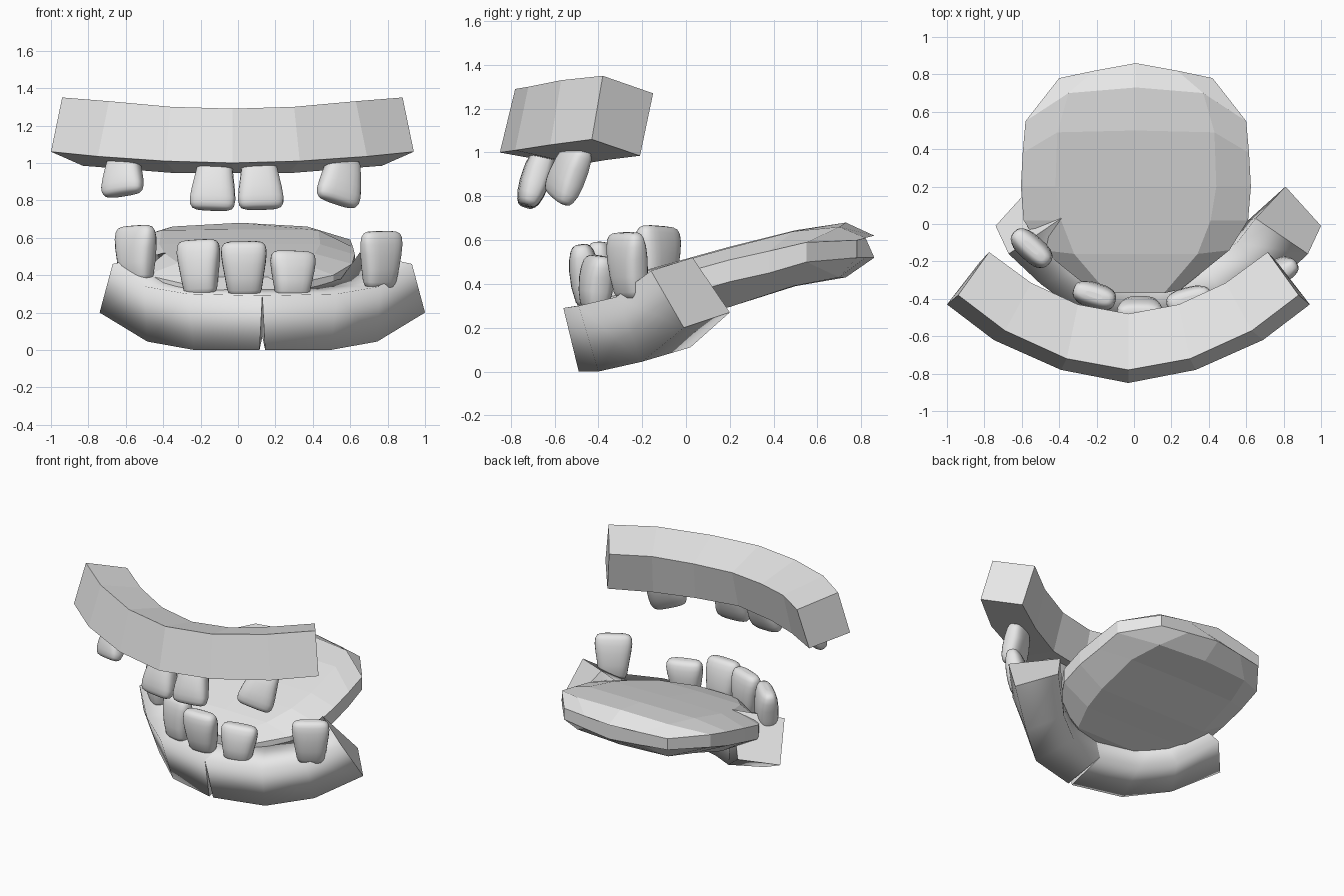
import bpy, bmesh, math
from mathutils import Matrix, Vector

if "Cube" in bpy.data.objects:
    bpy.data.objects.remove(bpy.data.objects["Cube"])

grey = bpy.data.materials.new("plain grey")
grey.diffuse_color = (0.8, 0.8, 0.8, 1)
grey.use_nodes = True
grey.node_tree.nodes["Principled BSDF"].inputs["Base Color"].default_value = grey.diffuse_color


def loft(name, rings, smooth=False, matrix=None):
    """Skin a row of equal-sized closed rings and cap both ends."""
    bm = bmesh.new()
    rows = [[bm.verts.new(p) for p in ring] for ring in rings]
    n = len(rows[0])
    for a, b in zip(rows, rows[1:]):
        for i in range(n):
            j = (i + 1) % n
            f = bm.faces.new((a[i], a[j], b[j], b[i]))
            f.smooth = smooth
    caps = [bm.faces.new(rows[0]), bm.faces.new(rows[-1])]
    if smooth:  # keep the cap borders crisp
        for f in caps:
            for e in f.edges:
                e.smooth = False
    bmesh.ops.recalc_face_normals(bm, faces=bm.faces)
    mesh = bpy.data.meshes.new(name)
    bm.to_mesh(mesh)
    bm.free()
    if matrix:
        mesh.transform(matrix)
    mesh.materials.append(grey)
    obj = bpy.data.objects.new(name, mesh)
    bpy.context.collection.objects.link(obj)
    return obj


def gum(name, centre, edges, smooth):
    """Two mirrored halves of an arched bar given by its four long edges."""
    for side, label in ((-1, "left"), (1, "right")):
        rings = [[(centre + side * x, y, z) for x, y, z in ring]
                 for ring in zip(*edges)]
        loft(f"{name}_{label}", rings, smooth)


# Upper gum: front bottom, front top, back top, back bottom edges
gum("upper_gum", -0.03, [
    [(0, -.85, 1.0), (.36, -.78, 1.01), (.72, -.62, 1.035), (.97, -.43, 1.06)],
    [(0, -.78, 1.29), (.33, -.72, 1.30), (.66, -.57, 1.33), (.91, -.38, 1.35)],
    [(0, -.48, 1.21), (.27, -.43, 1.22), (.52, -.315, 1.25), (.745, -.15, 1.27)],
    [(0, -.55, .945), (.30, -.49, .945), (.55, -.37, .965), (.80, -.21, .985)],
], False)

# Lower gum: front top, front bottom, back bottom, back top edges
gum("lower_gum", 0.13, [
    [(0, -.56, .29), (.40, -.49, .30), (.63, -.32, .34), (.80, -.16, .46)],
    [(.015, -.49, 0), (.365, -.40, 0), (.615, -.20, .045), (.87, -.01, .20)],
    [(0, -.19, .07), (.28, -.12, .07), (.48, .02, .11), (.68, .20, .27)],
    [(0, -.26, .34), (.24, -.20, .34), (.42, -.10, .38), (.52, .03, .52)],
], True)


# Tongue: outer (x, y), inner (x, y), centre y, then heights of
# centre top, inner top, rim top, rim bottom, underside
sections = [
    (.41, .78, .22, .82, .86, .62, .61, .60, .52, .52),
    (.59, .55, .36, .70, .73, .68, .66, .59, .50, .43),
    (.605, .38, .42, .49, .50, .645, .64, .55, .45, .39),
    (.615, .20, .43, .20, .20, .57, .565, .51, .41, .295),
    (.60, .02, .40, .02, .02, .52, .515, .46, .36, .25),
    (.50, -.14, .33, -.16, -.16, .47, .465, .40, .30, .20),
    (.24, -.35, .15, -.37, -.37, .39, .39, .34, .28, .20),
]
rings = []
for xo, yo, xi, yi, yc, zc, zi, zt, zb, zu in sections:
    top = [(-xo, yo, zt), (-xi, yi, zi), (0, yc, zc), (xi, yi, zi), (xo, yo, zt)]
    under = [(xo, yo, zb), (xi, yi, zu), (0, yc, zu), (-xi, yi, zu), (-xo, yo, zb)]
    rings.append([(x + 0.01, y, z) for x, y, z in top + under])
loft("tongue", rings)


# Teeth: rounded profile of (height, width, depth) from root to biting edge
PROFILE = [(0, .45, .4), (.03, .66, .65), (.12, .76, .85), (.35, .85, 1),
           (.6, .95, 1), (.78, 1, .9), (.9, .97, .75), (.96, .88, .6),
           (.99, .72, .42), (1, .4, .2)]


def tooth(name, base, tip, width, depth, turn):
    base, tip = Vector(base), Vector(tip)
    axis = tip - base
    z = axis.normalized()
    x = Vector((math.cos(math.radians(turn)), math.sin(math.radians(turn)), 0))
    x = (x - z * x.dot(z)).normalized()
    y = z.cross(x)
    rings = []
    for t, w, d in PROFILE:
        ring = []
        for k in range(24):
            a = 2 * math.pi * k / 24
            c, s = math.cos(a), math.sin(a)
            ring.append((math.copysign(abs(c) ** .7, c) * w * width / 2,
                         math.copysign(abs(s) ** .7, s) * d * depth / 2,
                         t * axis.length))
        rings.append(ring)
    m = Matrix((x, y, z)).transposed().to_4x4()
    m.translation = base
    obj = loft(name, rings, True, m)
    for p in obj.data.polygons:
        p.use_smooth = True


tooth("upper_molar_left", (-.61, -.49, 1.04), (-.62, -.59, .83), .235, .13, -27)
tooth("upper_incisor_left", (-.12, -.64, 1.02), (-.14, -.73, .75), .245, .13, -5)
tooth("upper_incisor_right", (.11, -.64, 1.02), (.125, -.73, .755), .245, .13, 5)
tooth("upper_molar_right", (.57, -.48, 1.03), (.53, -.59, .785), .245, .13, 27)

tooth("lower_molar_left", (-.54, -.14, .36), (-.55, -.125, .665), .255, .14, -42)
tooth("lower_canine_left", (-.20, -.39, .29), (-.215, -.38, .59), .235, .14, -17)
tooth("lower_incisor", (.035, -.44, .29), (.03, -.48, .58), .245, .14, 0)
tooth("lower_canine_right", (.29, -.42, .28), (.295, -.40, .53), .245, .14, 15)
tooth("lower_molar_right", (.755, -.25, .33), (.77, -.28, .635), .245, .13, 33)
